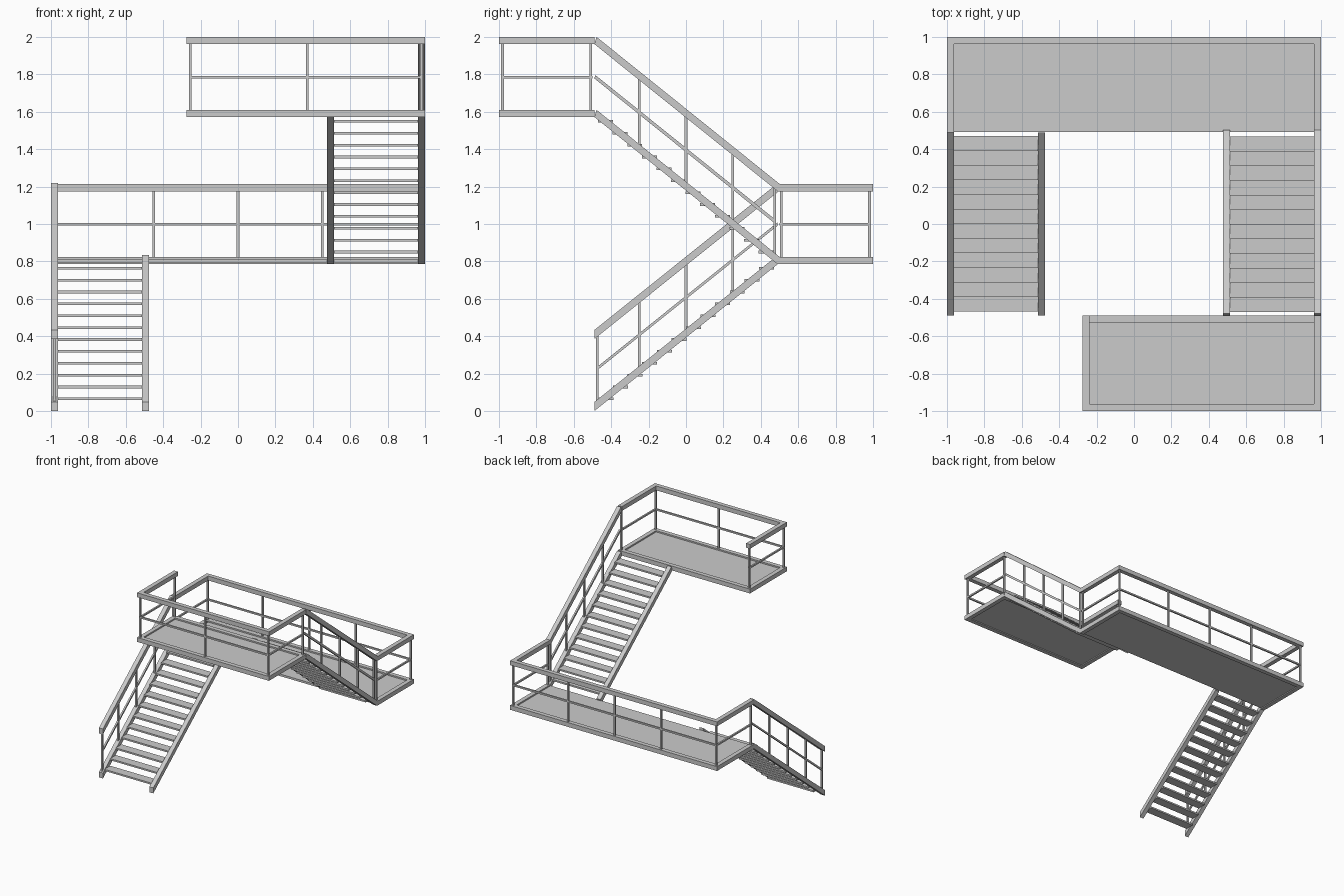
import bpy
import bmesh
from mathutils import Vector

cube = bpy.data.objects.get("Cube")
if cube:
    bpy.data.objects.remove(cube)

steel = bpy.data.materials.new("grey_steel")
GREY = (0.6, 0.6, 0.6, 1)
steel.diffuse_color = GREY
steel.use_nodes = True
steel.node_tree.nodes["Principled BSDF"].inputs["Base Color"].default_value = GREY

W = 0.038       # frame and handrail section
T = 0.014       # posts, middle rails and treads
EDGE = 0.49     # where flights meet landings
LOW, HIGH = 0.785, 1.572    # undersides of the two landings
RAIL = 0.39     # handrail height above the landing frame


def finish(name, bm):
    bmesh.ops.recalc_face_normals(bm, faces=bm.faces)
    mesh = bpy.data.meshes.new(name)
    bm.to_mesh(mesh)
    bm.free()
    mesh.materials.append(steel)
    obj = bpy.data.objects.new(name, mesh)
    bpy.context.collection.objects.link(obj)
    return obj


def boxes(name, spans):
    """One object made of boxes, each given as x, y and z ranges."""
    bm = bmesh.new()
    for span in spans:
        made = bmesh.ops.create_cube(bm, size=1)["verts"]
        for v in made:
            v.co = Vector([a + (b - a) * (c + 0.5) for (a, b), c in zip(span, v.co)])
    return finish(name, bm)


def side_profile(name, x0, x1, points):
    """Extrude a side outline of (y, z) points between x0 and x1."""
    bm = bmesh.new()
    face = bm.faces.new([bm.verts.new((x0, y, z)) for y, z in points])
    new = bmesh.ops.extrude_face_region(bm, geom=[face])["geom"]
    bmesh.ops.translate(bm, vec=(x1 - x0, 0, 0),
                        verts=[g for g in new if isinstance(g, bmesh.types.BMVert)])
    return finish(name, bm)


def around(c, size=T):
    return (c - size / 2, c + size / 2)


def landing(name, x0, x1, y0, y1, z, back, inner_rim, posts):
    """Deck with rim, plus a three-sided guard around its outer edges."""
    outer = (y1 - W, y1) if back else (y0, y0 + W)
    inner = (y0, y0 + W) if back else (y1 - W, y1)
    sides = [((x0, x0 + W), (y0, y1)), ((x1 - W, x1), (y0, y1))]
    ring = sides + [((x0 + W, x1 - W), outer)]
    top = z + RAIL
    rim = ring + ([((x0 + W, x1 - W), inner)] if inner_rim else [])
    boxes(name + "_rim", [(x, y, (z, z + W)) for x, y in rim])
    boxes(name + "_deck", [((x0 + W / 2, x1 - W / 2), (y0 + 0.002, y1 - 0.002),
                            (z + 0.008, z + 0.026))])
    boxes(name + "_handrail", [(x, y, (top, top + W)) for x, y in ring])
    # middle rails run along the centre of the guard
    mid = around(z + 0.213)
    yo = sum(outer) / 2
    xs = (x0 + W / 2, x1 - W / 2)
    boxes(name + "_middle_rail",
          [((xs[0], xs[1]), around(yo), mid)]
          + [(around(x), (y0 + 0.01, y1 - 0.01), mid) for x in xs])
    # corner, end and intermediate posts
    yi = sum(inner) / 2
    spots = [(x, y) for x in xs for y in (yo, yi)] + [(x, yo) for x in posts]
    boxes(name + "_posts", [(around(x), around(y), (z + 0.02, top + 0.01))
                            for x, y in spots])


def flight(name, x0, x1, direction, base, rise, shift, rail_x):
    """Stair flight climbing towards +y (direction 1) or -y (direction -1)."""
    def at(t, dz):
        return (direction * (2 * t - 1) * EDGE, base + rise * t + dz)

    def slope(label, xa, xb, dz, thick, start=0.0):
        y0, z0 = at(start, dz)
        y1, z1 = at(1, dz)
        lean = shift * thick / W
        side_profile(name + label, xa, xb,
                     [(y0, z0), (y1, z1), (y1 + lean, z1 + thick),
                      (y0 + lean, z0 + thick)])

    v = W if shift else 0.048
    slope("_stringer_right", x0, x0 + W, 0, v)
    slope("_stringer_left", x1 - W, x1, 0, v)
    slope("_handrail", rail_x - W / 2, rail_x + W / 2, RAIL - (v - W) / 2, v)
    slope("_middle_rail", rail_x - T / 2, rail_x + T / 2, 0.206, 0.018, 0.015)
    # guard posts
    posts = []
    for t in (0.016, 0.245, 0.5, 0.755):
        y, z = at(t, 0)
        posts.append((around(rail_x), around(y), (z + 0.025, z + RAIL + 0.015)))
    boxes(name + "_posts", posts)
    # open treads
    count, going = 12, 0.078
    treads = []
    for i in range(count):
        y = direction * (-0.428 + going * i)
        z = base + 0.065 + 0.0635 * i
        treads.append(((x0 + W, x1 - W), around(y, 0.08), around(z)))
    boxes(name + "_treads", treads)


landing("middle_landing", -1, 1, EDGE, 1, LOW, True, False, (-0.45, 0, 0.45))
landing("upper_landing", -0.275, 1, -1, -EDGE, HIGH, False, True, (0.37,))
flight("lower_flight", -1, -0.475, 1, 0, LOW, 0, -1 + W / 2)
flight("upper_flight", 0.475, 1, -1, LOW, HIGH - LOW, 0.012, 1 - W / 2)
